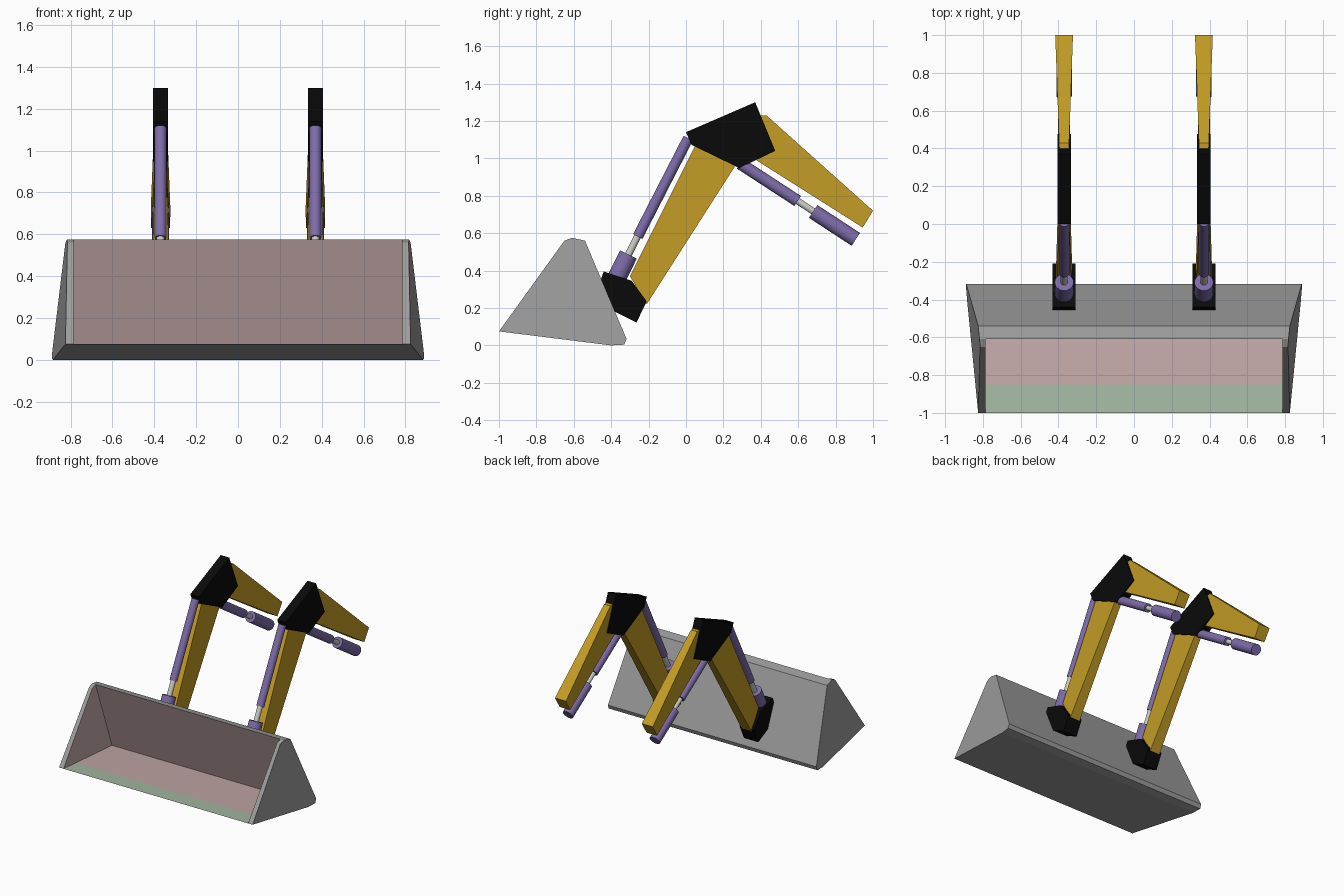
import bpy, bmesh
from mathutils import Vector

if "Cube" in bpy.data.objects:
    bpy.data.objects.remove(bpy.data.objects["Cube"])


def material(name, rgb):
    m = bpy.data.materials.new(name)
    m.diffuse_color = (*rgb, 1)
    m.use_nodes = True
    m.node_tree.nodes["Principled BSDF"].inputs["Base Color"].default_value = m.diffuse_color
    return m


GREY = material("bucket grey", (0.34, 0.34, 0.34))
PINK = material("interior pink", (0.56, 0.40, 0.40))
GREEN = material("lip green", (0.38, 0.49, 0.37))
YELLOW = material("arm yellow", (0.54, 0.33, 0.018))
BLACK = material("joint black", (0.003, 0.003, 0.003))
PURPLE = material("cylinder purple", (0.21, 0.15, 0.40))
SILVER = material("rod silver", (0.60, 0.60, 0.57))


def prism(name, profile, width, mats, x=0.0, face_mat=None):
    """Side profile (y, z) widened in x; width(y, z) gives the half width."""
    bm = bmesh.new()
    left = [bm.verts.new((x - width(y, z), y, z)) for y, z in profile]
    right = [bm.verts.new((x + width(y, z), y, z)) for y, z in profile]
    bm.faces.new(left)
    bm.faces.new(right[::-1])
    n = len(profile)
    for i in range(n):
        j = (i + 1) % n
        bm.faces.new((left[j], left[i], right[i], right[j]))
    bmesh.ops.recalc_face_normals(bm, faces=bm.faces)
    if face_mat:
        for f in bm.faces:
            f.material_index = face_mat(f)
    me = bpy.data.meshes.new(name)
    bm.to_mesh(me)
    bm.free()
    ob = bpy.data.objects.new(name, me)
    bpy.context.collection.objects.link(ob)
    for m in mats:
        me.materials.append(m)
    return ob


def rod(name, x, a, b, radius, mat):
    """Smooth cylinder between two (y, z) points."""
    a, b = Vector((x, *a)), Vector((x, *b))
    bpy.ops.mesh.primitive_cylinder_add(vertices=24, radius=radius, depth=(b - a).length,
                                        location=(a + b) / 2)
    ob = bpy.context.object
    ob.name = name
    ob.rotation_euler = (b - a).to_track_quat('Z', 'Y').to_euler()
    ob.data.materials.append(mat)
    bpy.ops.object.shade_smooth_by_angle()


# Bucket: solid body, widening towards the lower back edge
body = [(-1, 0.075), (-0.40, 0.0), (-0.33, 0.004), (-0.318, 0.035),
        (-0.54, 0.56), (-0.61, 0.575), (-0.65, 0.56)]
bucket = prism("bucket", body,
               lambda y, z: 0.825 + 0.121 * ((y + 1) * 0.726 - (z - 0.075) * 0.689),
               [GREY, PINK, GREEN])

# Cavity: pink walls, with a green strip along the front of the floor
hollow = [(-1.2, 0.0903), (-0.85, 0.0636), (-0.41, 0.03), (-0.73, 0.902), (-1.2, 0.902)]


def cavity_colour(f):
    c = f.calc_center_median()
    return 2 if c.z < 0.1 and c.y < -0.85 else 1


cutter = prism("bucket_cutter", hollow, lambda y, z: 0.787, [GREY, PINK, GREEN],
               face_mat=cavity_colour)
cut = bucket.modifiers.new("hollow", 'BOOLEAN')
cut.operation = 'DIFFERENCE'
cut.solver = 'EXACT'
cut.object = cutter
bpy.context.view_layer.objects.active = bucket
bpy.ops.object.modifier_apply(modifier=cut.name)
bpy.data.objects.remove(cutter)

# Loader arms, one on each side
for side, x in (("left", -0.37), ("right", 0.37)):
    # Beams, narrow at the elbow and wider at the far ends
    prism(side + "_front_beam", [(0.06, 1.09), (-0.30, 0.37), (-0.21, 0.22), (0.27, 0.97)],
          lambda y, z: 0.042 - 0.016 * (z - 0.22) / 0.87, [YELLOW], x)
    prism(side + "_rear_beam", [(0.37, 1.23), (0.43, 1.23), (1.0, 0.72), (0.945, 0.63), (0.36, 1.0)],
          lambda y, z: 0.024 + 0.023 * (y - 0.36) / 0.64, [YELLOW], x)
    # Black joints
    prism(side + "_elbow", [(0, 1.14), (0.37, 1.3), (0.477, 1.04), (0.285, 0.948), (0.03, 1.072)],
          lambda y, z: 0.036, [BLACK], x)
    prism(side + "_bucket_bracket", [(-0.44, 0.395), (-0.29, 0.345), (-0.21, 0.235),
                                     (-0.265, 0.122), (-0.40, 0.19), (-0.46, 0.34)],
          lambda y, z: 0.061, [BLACK], x)
    # Front hydraulic cylinder
    rod(side + "_front_sleeve", x, (-0.37, 0.36), (-0.308, 0.486), 0.05, PURPLE)
    rod(side + "_front_piston", x, (-0.32, 0.46), (-0.25, 0.60), 0.019, SILVER)
    rod(side + "_front_barrel", x, (-0.258, 0.582), (0.012, 1.108), 0.028, PURPLE)
    # Rear hydraulic cylinder
    rod(side + "_rear_barrel", x, (0.29, 0.972), (0.597, 0.772), 0.032, PURPLE)
    rod(side + "_rear_piston", x, (0.58, 0.783), (0.70, 0.704), 0.018, SILVER)
    rod(side + "_rear_sleeve", x, (0.68, 0.716), (0.908, 0.567), 0.041, PURPLE)
